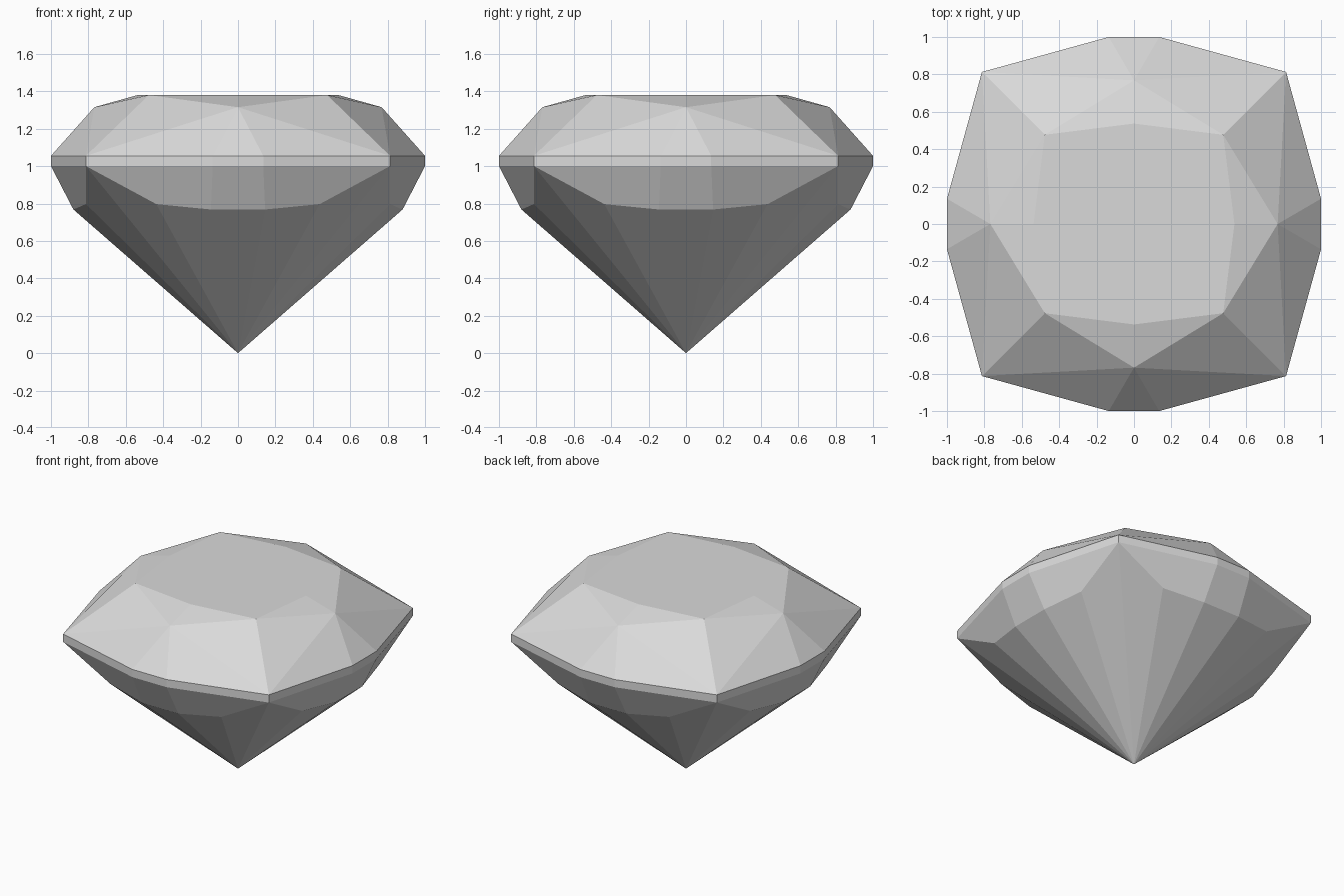
import bpy
import bmesh
from math import pi
from mathutils import Matrix, Vector

cube = bpy.data.objects.get("Cube")
if cube:
    bpy.data.objects.remove(cube, do_unlink=True)

# Single stone colour
stone = bpy.data.materials.new("pale grey stone")
stone.use_nodes = True
grey = (0.7, 0.7, 0.7, 1)
stone.diffuse_color = grey
stone.node_tree.nodes["Principled BSDF"].inputs["Base Color"].default_value = grey

# Heights of the gem's levels
BELT_LOW, BELT_HIGH, TABLE = 1.0, 1.055, 1.38
CENTRE = Vector((0, 0, 0.8))

# Key points on the right half of the front side
def mid(z):
    return Vector((0.135, -1, z))

def corner(z):
    return Vector((0.813, -0.813, z))

star = Vector((0, -0.768, 1.315))
table_corner = Vector((0.477, -0.477, TABLE))
table_mid = Vector((0, -0.537, TABLE))
low_mid = Vector((0.145, -0.88, 0.768))
low_side = Vector((0.437, -0.813, 0.797))
culet = Vector((0, 0, 0))


def flip(p):
    return Vector((-p.x, p.y, p.z))


def facet_part(name, half_facets, centre_facets, cap=None):
    """Mirror the half facets, then repeat all facets on the four sides."""
    bm = bmesh.new()

    def facet(points):
        face = bm.faces.new([bm.verts.new(p) for p in points])
        face.normal_update()
        if face.normal.dot(face.calc_center_median() - CENTRE) < 0:
            face.normal_flip()

    side = centre_facets + half_facets
    side += [[flip(p) for p in f] for f in half_facets]
    turns = [Matrix.Rotation(i * pi / 2, 3, "Z") for i in range(4)]
    for turn in turns:
        for f in side:
            facet([turn @ p for p in f])
    if cap:
        facet([turn @ p for turn in turns for p in cap])
    bmesh.ops.remove_doubles(bm, verts=bm.verts[:], dist=0.0005)
    mesh = bpy.data.meshes.new(name)
    bm.to_mesh(mesh)
    bm.free()
    mesh.materials.append(stone)
    obj = bpy.data.objects.new(name, mesh)
    bpy.context.collection.objects.link(obj)
    return obj


# Crown: upper facets closed by the flat table
facet_part(
    "crown",
    [[mid(BELT_HIGH), corner(BELT_HIGH), star],
     [corner(BELT_HIGH), table_corner, star],
     [star, table_corner, table_mid]],
    [[flip(mid(BELT_HIGH)), mid(BELT_HIGH), star]],
    cap=[table_mid, table_corner])

# Girdle: thin upright belt
facet_part(
    "girdle",
    [[mid(BELT_LOW), corner(BELT_LOW), corner(BELT_HIGH), mid(BELT_HIGH)]],
    [[flip(mid(BELT_LOW)), mid(BELT_LOW), mid(BELT_HIGH), flip(mid(BELT_HIGH))]])

# Pavilion: lower facets meeting at the point
facet_part(
    "pavilion",
    [[mid(BELT_LOW), corner(BELT_LOW), low_side, low_mid],
     [corner(BELT_LOW), low_side, culet],
     [low_side, low_mid, culet]],
    [[flip(mid(BELT_LOW)), mid(BELT_LOW), low_mid, flip(low_mid)],
     [flip(low_mid), low_mid, culet]])
